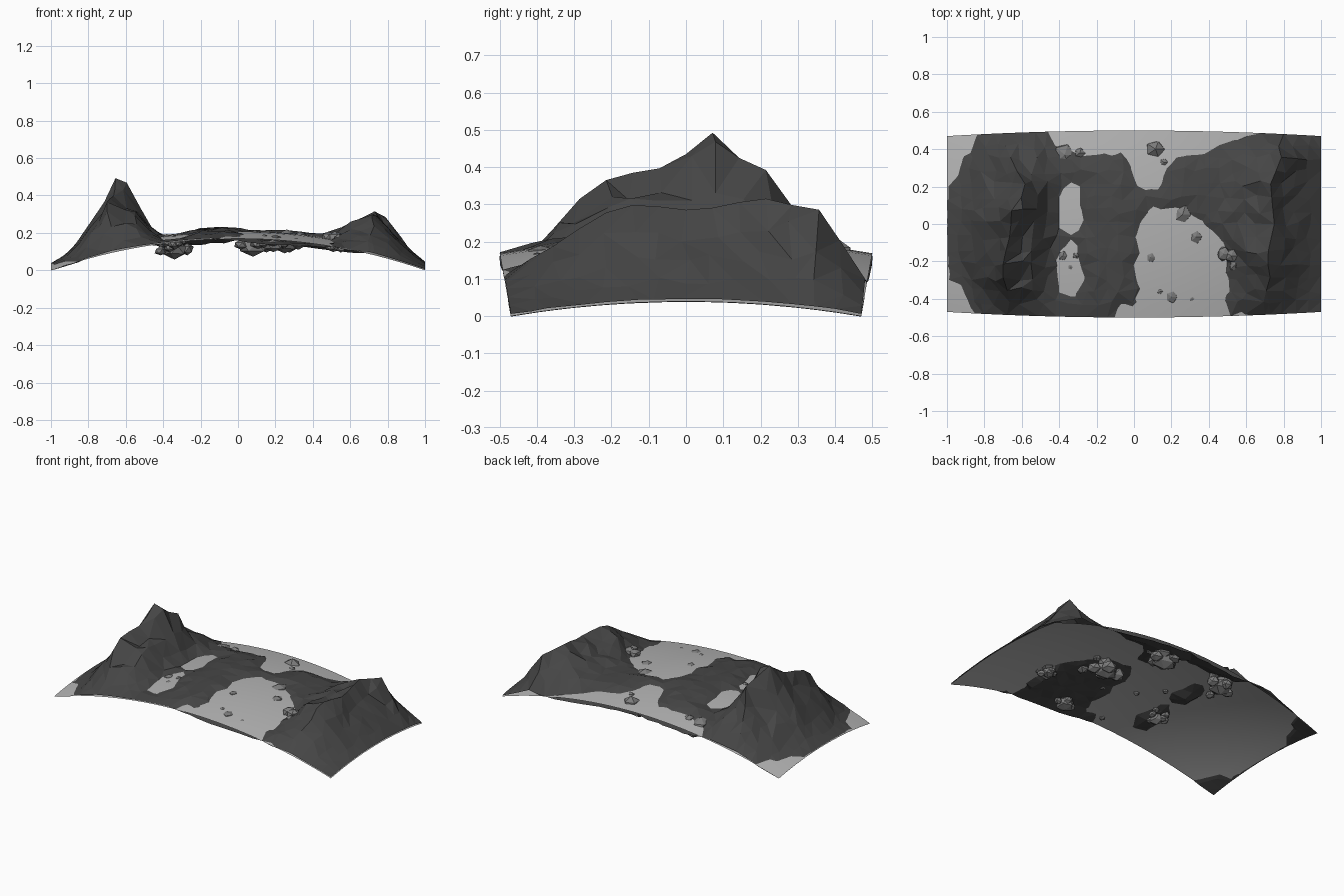
import bpy, bmesh, math, random
from mathutils import Vector

if "Cube" in bpy.data.objects:
    bpy.data.objects.remove(bpy.data.objects["Cube"])

random.seed(7)
R, TOP = 3.0, 0.211          # sphere radius and apex height of the curved sheet


def sheet_z(x, y):
    return TOP - R + math.sqrt(R * R - x * x - y * y)


def half_y(x):
    return 0.5 - 0.03 * x * x


def material(name, v):
    m = bpy.data.materials.new(name)
    m.diffuse_color = (v, v, v, 1)
    m.use_nodes = True
    m.node_tree.nodes["Principled BSDF"].inputs["Base Color"].default_value = m.diffuse_color
    return m


def to_object(bm, name, mat):
    me = bpy.data.meshes.new(name)
    bm.to_mesh(me)
    bm.free()
    me.materials.append(mat)
    ob = bpy.data.objects.new(name, me)
    bpy.context.collection.objects.link(ob)
    return ob


def grid(nx, ny, place):
    bm = bmesh.new()
    rows = [[bm.verts.new(place(i, j)) for i in range(nx + 1)] for j in range(ny + 1)]
    for j in range(ny):
        for i in range(nx):
            bm.faces.new((rows[j][i], rows[j][i + 1], rows[j + 1][i + 1], rows[j + 1][i]))
    return bm


# Ridge crests as (y, crest x, crest z)
LEFT = [(-.5, -.68, .1), (-.4, -.66, .18), (-.3, -.7, .305), (-.2, -.7, .37),
        (-.05, -.66, .395), (.0714, -.655, .495), (.12, -.61, .44), (.21, -.58, .395),
        (.27, -.62, .31), (.4, -.68, .21), (.5, -.7, .1)]
RIGHT = [(-.5, .7, .095), (-.4, .69, .17), (-.3, .73, .22), (-.18, .71, .305),
         (0, .75, .285), (.1, .74, .295), (.22, .73, .315), (.35, .79, .29),
         (.42, .77, .2), (.5, .8, .085)]
# Water pools as ellipses (cx, cy, rx, ry)
POOLS = [(-.2, .49, .27, .13), (.08, .38, .12, .22), (.27, .48, .26, .12), (.5, .5, .3, .1),
         (-.345, .08, .07, .15), (-.35, -.27, .085, .15),
         (.29, -.25, .29, .24), (.2, -.06, .18, .16), (.21, -.5, .3, .13),
         (.61, -.46, .06, .07)]


def crest(table, y):
    for a, b in zip(table, table[1:]):
        if y <= b[0]:
            t = max(0, (y - a[0]) / (b[0] - a[0]))
            return a[1] + t * (b[1] - a[1]), a[2] + t * (b[2] - a[2])
    return table[-1][1:]


def ridge(table, x, y, west, east, pw, pe):
    cx, cz = crest(table, y)
    h = max(0.005, cz - .018 - sheet_z(cx, y))
    foot, p = (west, pw) if x < cx else (east, pe)
    t = max(0, min(1, (x - foot) / (cx - foot)))
    rough = 1 if t > .97 else random.uniform(.8, 1.15)
    return h * t ** p * rough


def ground_offset(x, y):
    d = .018
    for cx, cy, rx, ry in POOLS:
        q = math.hypot((x - cx) / rx, (y - cy) / ry) - 1
        d = min(d, q * min(rx, ry) * .35)
    d = max(-.025, d) + random.uniform(-.005, .006)
    if abs(x) > .85:
        d *= .3
    if abs(y) > .48:                         # thin at the front and back rims
        d = min(d, .006)
    west = -.98 + .7 * y * y
    if x < west:
        return -.004 if abs(x) < .97 else -.001
    return d + ridge(LEFT, x, y, west, -.45, 1.7, .75) + ridge(RIGHT, x, y, .45, 1.01, 1.2, 1.3)


# Curved base sheet
NX, NY = 30, 14


def sheet_point(i, j):
    x = -1 + 2 * i / NX
    y = (-1 + 2 * j / NY) * half_y(x)
    return x, y, sheet_z(x, y)


sheet = to_object(grid(NX, NY, sheet_point), "curved_sheet", material("light_grey", .45))
sheet.data.polygons.foreach_set("use_smooth", [True] * len(sheet.data.polygons))


# Faceted terrain weaving through the sheet
def ground_point(i, j):
    x, y = -1 + 2 * i / NX, -.5 + j / NY
    inner_x, inner_y = 0 < i < NX, 0 < j < NY
    if inner_x:
        x += random.uniform(-.02, .02)
    for table in (LEFT, RIGHT):
        cx = crest(table, y)[0]
        if abs(-1 + 2 * i / NX - cx) <= 1 / NX:
            x, inner_y = cx, False
    if inner_y:
        y += random.uniform(-.02, .02)
    y *= half_y(x) / .5 if abs(y) > .4 else 1
    return x, y, sheet_z(x, y) + ground_offset(x, y)


bm = grid(NX, NY, ground_point)
bmesh.ops.triangulate(bm, faces=bm.faces[:], quad_method='BEAUTY')
to_object(bm, "terrain", material("dark_grey", .06))

# Rocks: (x, y, radius) lying on the surface
ROCKS = [(-.37, .37, .062), (-.29, .38, .03), (.115, .4, .058), (.16, .33, .022),
         (-.42, .19, .03), (-.23, .01, .018), (-.12, -.12, .018), (-.38, -.17, .028),
         (-.31, -.17, .022), (-.34, -.23, .016), (.26, .05, .05), (.34, .07, .026),
         (.33, -.07, .04), (.09, -.18, .025), (.14, -.36, .018), (.2, -.39, .038),
         (.31, -.4, .012), (.48, -.16, .038), (.52, -.17, .045), (.54, -.22, .035),
         (-.12, -.43, .018)]
# Clusters hanging under the sheet: (x, y, spread)
CLUSTERS = [(.25, .05, .08), (.51, -.17, .045), (.19, -.4, .055),
            (.08, .37, .075), (-.34, .37, .075), (-.34, -.2, .05)]


def add_rock(bm, x, y, z, r):
    verts = bmesh.ops.create_icosphere(bm, subdivisions=1, radius=r)['verts']
    squash = Vector((random.uniform(.9, 1.15), random.uniform(.9, 1.15), random.uniform(.65, .85)))
    for v in verts:
        v.co = v.co * squash * random.uniform(.85, 1.12) + Vector((x, y, z))


bm = bmesh.new()
for x, y, r in ROCKS:
    lift = .35 if x > .45 else -.3           # right-hand pile stands on the slope
    add_rock(bm, x, y, sheet_z(x, y) + r * lift, r)
to_object(bm, "surface_rocks", material("mid_grey", .2))

bm = bmesh.new()
for cx, cy, s in CLUSTERS:
    add_rock(bm, cx, cy, sheet_z(cx, cy) - s * .8, s * .9)
    for k in range(4):
        a = k * math.tau / 4 + random.uniform(-.5, .5)
        x, y = cx + s * math.cos(a), cy + s * .7 * math.sin(a)
        r = s * random.uniform(.45, .65)
        add_rock(bm, x, y, sheet_z(x, y) - r - random.uniform(0, .02), r)
to_object(bm, "hanging_rocks", bpy.data.materials["mid_grey"])
